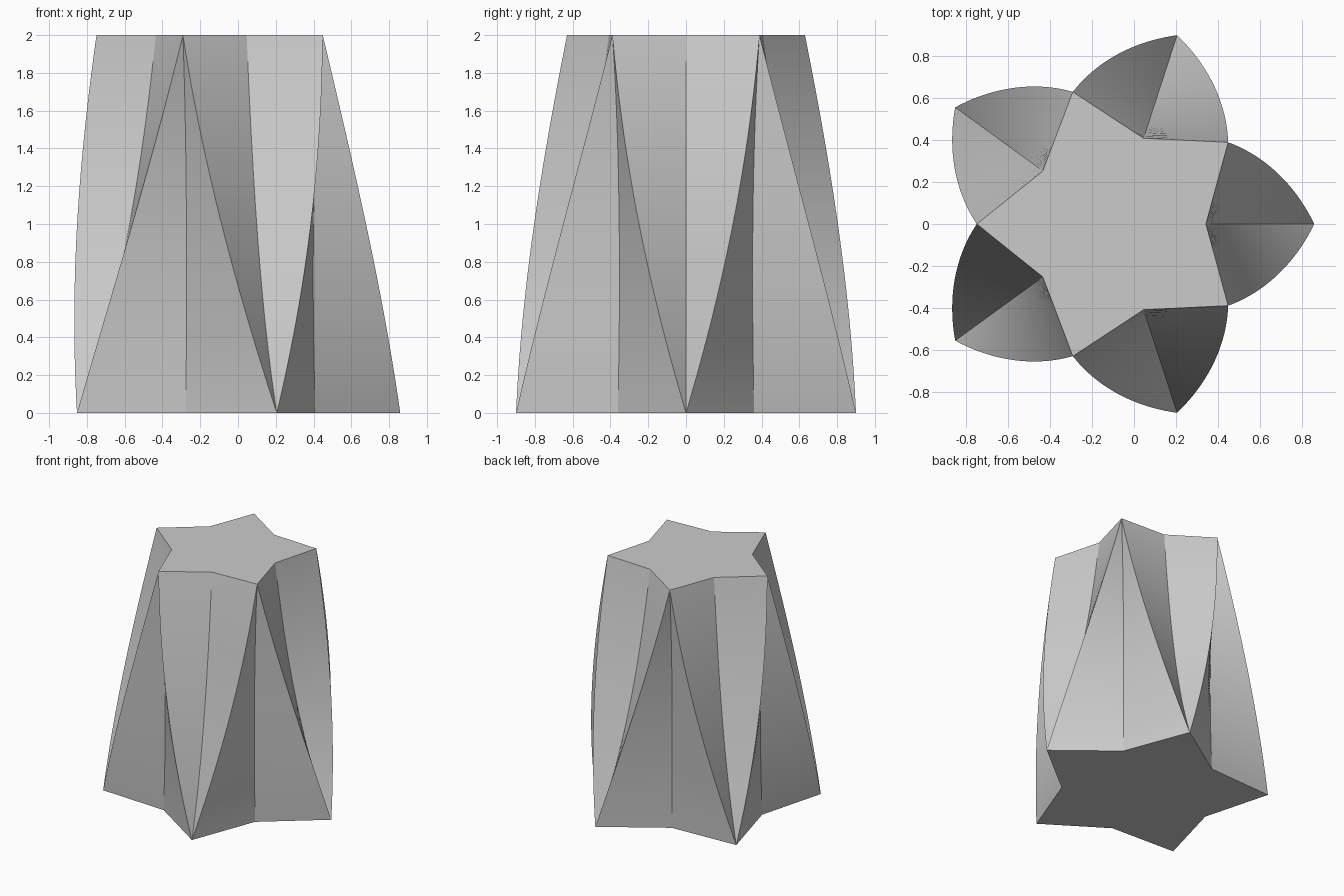
import bpy, bmesh
from math import sin, cos, pi

cube = bpy.data.objects.get("Cube")
if cube:
    bpy.data.objects.remove(cube, do_unlink=True)

POINTS = 5
HALF = pi / POINTS           # angle from a star tip to its notch
TIP, NOTCH = 0.946, 0.614    # bottom star radii
TOP_SCALE = 0.7
HEIGHT = 2.0
SLICES = 100
CENTRE_X = -0.087


def star_radius(angle):
    """Distance to the straight star flank, at an angle away from its tip."""
    return TIP * NOTCH * sin(HALF) / (
        TIP * sin(angle) + NOTCH * sin(HALF - angle))


def ring(bm, t):
    """Outline of two equal stars twisted by opposite angles."""
    twist = HALF * t
    scale = 1 + (TOP_SCALE - 1) * t
    sector = [(0, star_radius(twist)), (twist, TIP),
              (HALF, star_radius(HALF - twist)), (2 * HALF - twist, TIP)]
    verts = []
    for k in range(POINTS):
        for angle, radius in sector:
            a = angle + 2 * HALF * k
            verts.append(bm.verts.new((CENTRE_X + scale * radius * cos(a),
                                       scale * radius * sin(a), HEIGHT * t)))
    return verts


# Tapered body lofted through the counter-twisted star outlines
bm = bmesh.new()
rings = [ring(bm, i / SLICES) for i in range(SLICES + 1)]
for low, high in zip(rings, rings[1:]):
    n = len(low)
    for i in range(n):
        j = (i + 1) % n
        bm.faces.new((low[i], low[j], high[j], high[i]))
bm.faces.new(rings[0][::-1])
bm.faces.new(rings[-1])
bmesh.ops.remove_doubles(bm, verts=bm.verts[:], dist=0.0001)
bmesh.ops.recalc_face_normals(bm, faces=bm.faces[:])

mesh = bpy.data.meshes.new("twisted_star_body")
bm.to_mesh(mesh)
bm.free()
body = bpy.data.objects.new("twisted_star_body", mesh)
bpy.context.collection.objects.link(body)

# Plain grey finish
grey = bpy.data.materials.new("light grey")
grey.use_nodes = True
colour = (0.6, 0.6, 0.6, 1)
grey.diffuse_color = colour
grey.node_tree.nodes["Principled BSDF"].inputs["Base Color"].default_value = colour
mesh.materials.append(grey)
